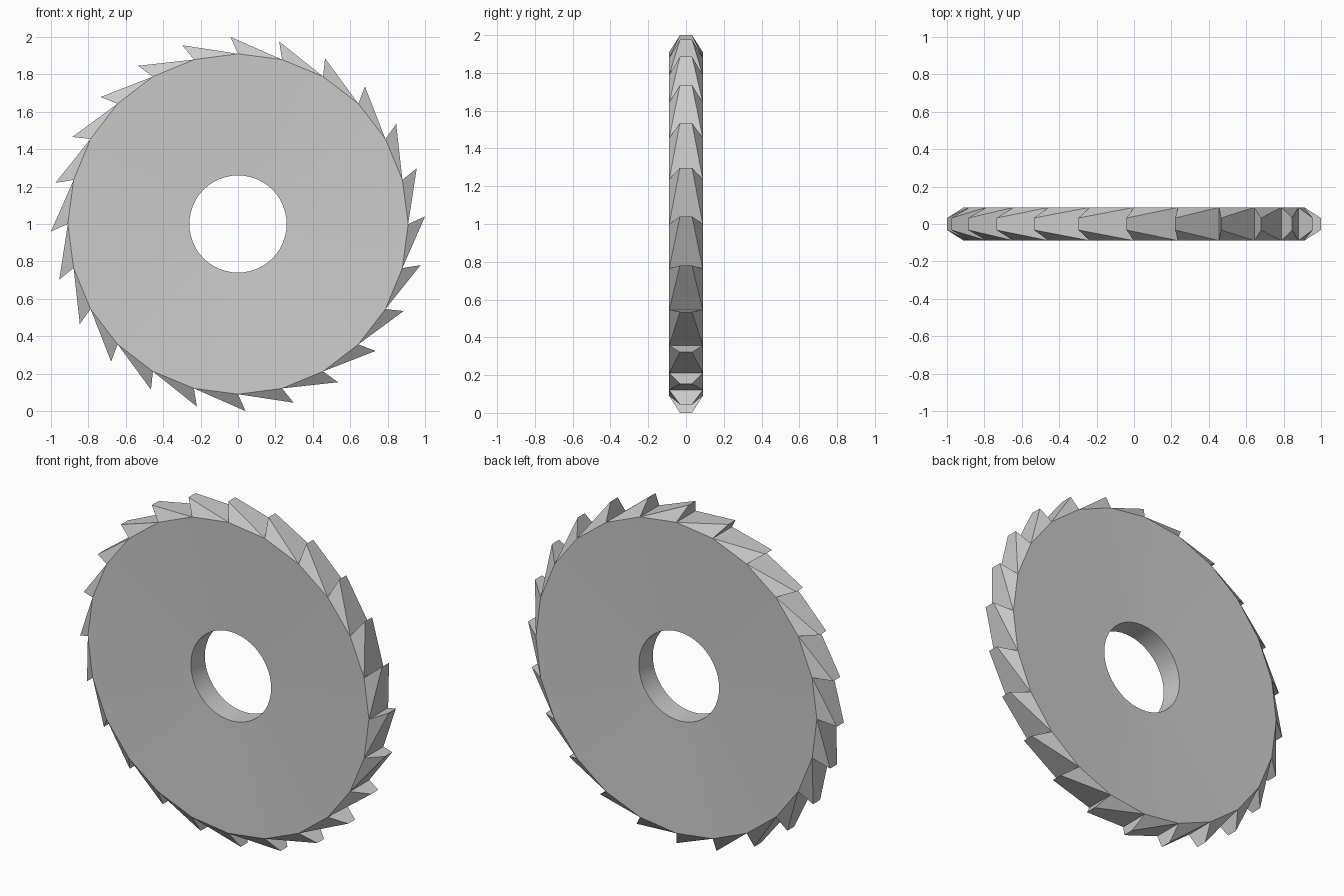
import bpy, bmesh
from math import sin, cos, radians

if "Cube" in bpy.data.objects:
    bpy.data.objects.remove(bpy.data.objects["Cube"])

TEETH = 24
STEP = 360 / TEETH
BORE_R, ROOT_R, TIP_R = 0.26, 0.91, 1.0008
BORE_H, ROOT_H, TIP_H = 0.065, 0.089, 0.032   # half thicknesses (hollow-ground disc)
LEAD = 2.3                                    # how far each tip leans past its root

bm = bmesh.new()


def pair(radius, angle, half):
    """Front and back vertex at a clockwise angle from the top."""
    a = radians(angle)
    x, z = radius * sin(a), 1 + radius * cos(a)
    return bm.verts.new((x, -half, z)), bm.verts.new((x, half, z))


bore = [pair(BORE_R, i * STEP / 2, BORE_H) for i in range(TEETH * 2)]
root = [pair(ROOT_R, i * STEP, ROOT_H) for i in range(TEETH)]
tip = [pair(TIP_R, i * STEP - LEAD, TIP_H) for i in range(TEETH)]

for i in range(TEETH):
    j = (i + 1) % TEETH
    b0, b1, b2 = (bore[(2 * i + k) % len(bore)] for k in range(3))
    # dished side faces of the disc
    for s in (0, 1):
        for tri in ((b0, root[i], b1), (b1, root[i], root[j]), (b1, root[j], b2)):
            bm.faces.new([p[s] for p in tri]).smooth = True
    # bore wall
    for p, q in ((b0, b1), (b1, b2)):
        bm.faces.new((p[0], p[1], q[1], q[0])).smooth = True
    # tooth: cutting face, long back and two flanks
    bm.faces.new((root[i][0], root[i][1], tip[i][1], tip[i][0]))
    bm.faces.new((tip[i][0], tip[i][1], root[j][1], root[j][0]))
    for s in (0, 1):
        bm.faces.new((root[i][s], tip[i][s], root[j][s]))

bmesh.ops.recalc_face_normals(bm, faces=bm.faces)
# keep every edge touching a flat tooth face, and the bore rim, crisp
for e in bm.edges:
    if not all(f.smooth for f in e.link_faces) or e.calc_face_angle(0) > radians(30):
        e.smooth = False

mesh = bpy.data.meshes.new("saw_blade")
bm.to_mesh(mesh)
bm.free()
blade = bpy.data.objects.new("saw_blade", mesh)
bpy.context.collection.objects.link(blade)
